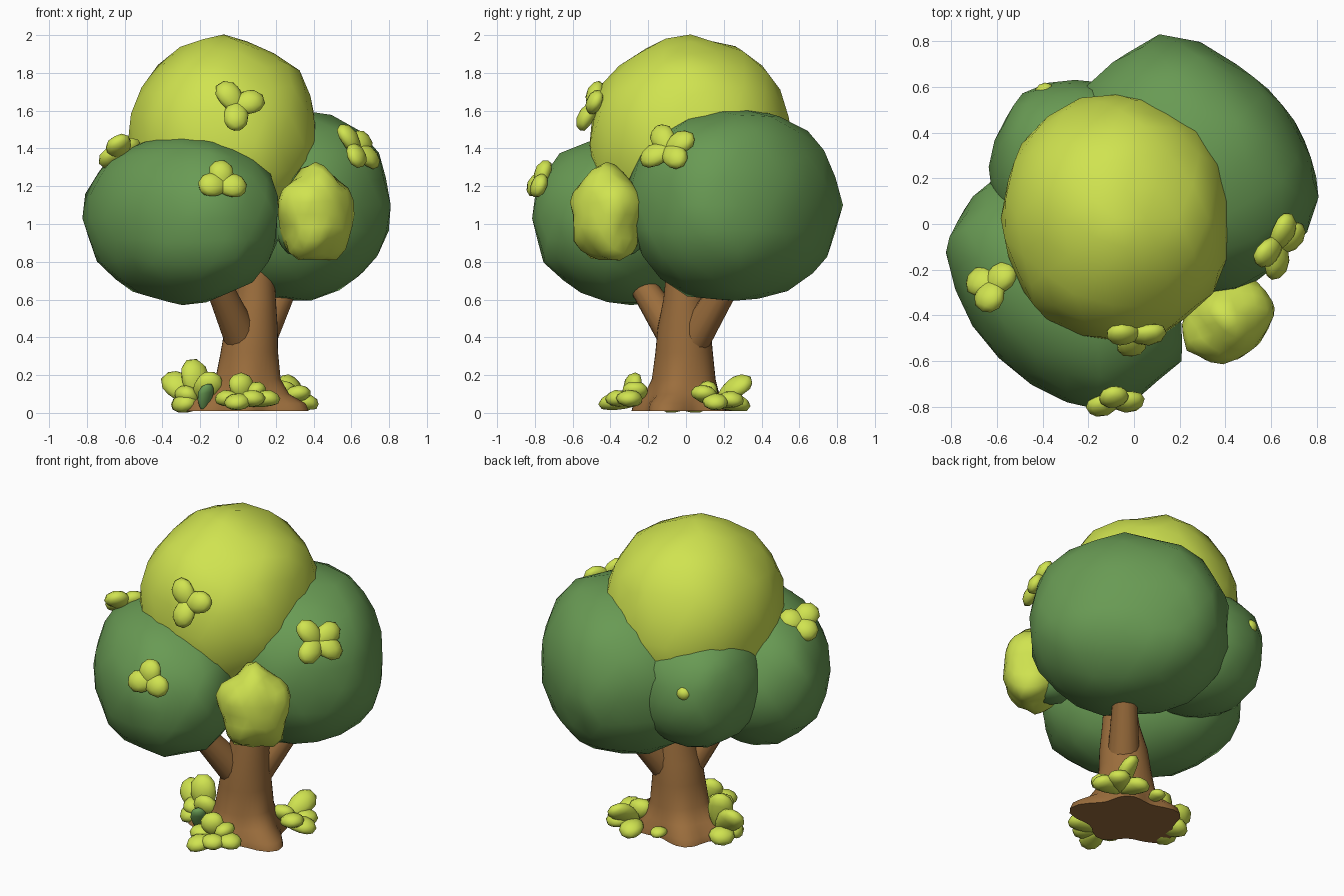
import bpy, bmesh, math
from mathutils import Vector, Matrix, noise
from mathutils.bvhtree import BVHTree

if "Cube" in bpy.data.objects:
    bpy.data.objects.remove(bpy.data.objects["Cube"])


def material(name, rgb):
    m = bpy.data.materials.new(name)
    m.diffuse_color = (*rgb, 1)
    m.use_nodes = True
    m.node_tree.nodes["Principled BSDF"].inputs["Base Color"].default_value = m.diffuse_color
    return m


LIME = material("lime leaf", (0.63, 0.77, 0.08))
GREEN = material("dark green leaf", (0.14, 0.325, 0.088))
BROWN = material("bark brown", (0.33, 0.155, 0.046))


def finish(bm, name, mat, angle=60):
    bmesh.ops.recalc_face_normals(bm, faces=bm.faces)
    me = bpy.data.meshes.new(name)
    bm.to_mesh(me)
    bm.free()
    me.materials.append(mat)
    ob = bpy.data.objects.new(name, me)
    bpy.context.collection.objects.link(ob)
    bpy.context.view_layer.objects.active = ob
    ob.select_set(True)
    bpy.ops.object.shade_smooth_by_angle(angle=math.radians(angle))
    ob.select_set(False)
    return ob


# Lumpy foliage mass: boxy ellipsoid turned about z, with noise and optional
# lobes round its local y axis; returns a surface lookup
def blob(name, mat, c, r, lump=0.05, freq=2.6, power=2.2, sub=3, turn=0, lobes=0.0):
    bm = bmesh.new()
    bmesh.ops.create_icosphere(bm, subdivisions=sub, radius=1)
    c = Vector(c)
    rot = Matrix.Rotation(math.radians(turn), 3, 'Z')
    for v in bm.verts:
        d = v.co.normalized()
        k = sum(abs(q) ** power for q in d) ** (-1 / power)
        k *= 1 + lump * noise.noise(d * freq + c * 5)
        k *= 1 + lobes * math.cos(5 * (math.atan2(d.z, d.x) - math.pi / 2)) * (1 - d.y ** 2)
        v.co = c + rot @ Vector((d.x * r[0], d.y * r[1], d.z * r[2])) * k
    tree = BVHTree.FromBMesh(bm)
    finish(bm, name, mat)
    return tree


# Puffy leaf from base to tip, widest past the middle
def leaf(bm, base, tip, width, up, thick=0.5):
    base, tip = Vector(base), Vector(tip)
    axis = tip - base
    length = axis.length
    axis.normalize()
    side = axis.cross(Vector(up)).normalized()
    nor = side.cross(axis)
    vs = bmesh.ops.create_icosphere(bm, subdivisions=2, radius=1)["verts"]
    for v in vs:
        x, y, z = v.co
        w = width * 0.5 * (1 + 0.25 * x)
        v.co = (base + axis * length * (x + 1) / 2 + side * y * w
                + nor * (z * w * thick - 0.08 * length * x * x))


# Sprig of leaves lying on a foliage mass; angles are in the view facing it
def sprig(name, tree, near, angles, length=0.14, width=0.14, normal=None, lift=0.2):
    p, n, _, _ = tree.find_nearest(Vector(near))
    p = p + n * 0.015
    n = Vector(normal).normalized() if normal else n
    side = Vector((0, 0, 1)).cross(n).normalized()
    up = n.cross(side)
    bm = bmesh.new()
    for a in angles:
        a = math.radians(a)
        d = side * math.cos(a) + up * math.sin(a) + n * lift
        leaf(bm, p - d * 0.05, p + d * length, width, n, 0.65)
    finish(bm, name, LIME)


# Crown
top = blob("crown_top", LIME, (-0.075, 0.025, 1.425), (0.505, 0.54, 0.56), 0.06, 2.4, 2.1)
right = blob("crown_right_back", GREEN, (0.252, 0.253, 1.10), (0.485, 0.58, 0.51),
             0.06, power=2.25, turn=45)
left = blob("crown_left_front", GREEN, (-0.295, -0.29, 1.03), (0.415, 0.575, 0.435),
            0.07, power=2.25, turn=45)
blob("crown_left_back", GREEN, (-0.26, 0.25, 1.11), (0.37, 0.38, 0.375), 0.05)
blob("small_front_bush", LIME, (0.41, -0.42, 1.05), (0.205, 0.17, 0.245),
     0.12, 2.0, 2.2, 3, 45, 0.09)
blob("small_bush_underside", GREEN, (0.34, -0.34, 0.98), (0.14, 0.14, 0.15), 0.05)

# Sprigs on the crown
sprig("sprig_top", top, (-0.01, -0.47, 1.62), (125, 12, 262), 0.15, 0.13)
sprig("sprig_left", left, (-0.08, -0.75, 1.20), (92, 190, 345), 0.13, 0.13, (0.15, -0.9, 0.4))
sprig("sprig_far_left", left, (-0.62, -0.28, 1.38), (170, 45, 290), 0.13)
sprig("sprig_right", right, (0.66, -0.11, 1.42), (125, 25, 320, 215), 0.16, 0.13,
      (0.75, -0.4, 0.5))
blob("back_bud", LIME, (-0.39, 0.575, 1.19), (0.045, 0.045, 0.045), 0.1, 2, 2, 2)

# Trunk: rings of (z, x centre, radius, root strength)
ROOTS = [(-22, 1.0), (52, 0.45), (133, 0.8), (190, 1.05), (262, 0.6)]
RINGS = [(0.01, 0.05, 0.19, 0.155), (0.05, 0.05, 0.188, 0.14), (0.10, 0.05, 0.178, 0.055),
         (0.18, 0.055, 0.165, 0.01), (0.32, 0.06, 0.152, 0), (0.45, 0.07, 0.14, 0),
         (0.60, 0.09, 0.11, 0), (0.78, 0.10, 0.09, 0), (0.95, 0.10, 0.08, 0)]
SIDES = 36
bm = bmesh.new()
loops = []
for z, cx, r, root in RINGS:
    loop = []
    for i in range(SIDES):
        a = 2 * math.pi * i / SIDES
        bump = sum(s * math.exp(9 * (math.cos(a - math.radians(d)) - 1)) for d, s in ROOTS)
        rr = r + root * bump
        loop.append(bm.verts.new((cx + rr * math.cos(a), -0.01 + rr * math.sin(a), z)))
    loops.append(loop)
for lo, hi in zip(loops, loops[1:]):
    for i in range(SIDES):
        j = (i + 1) % SIDES
        bm.faces.new((lo[i], lo[j], hi[j], hi[i]))
bm.faces.new(loops[0])
bm.faces.new(loops[-1])
finish(bm, "trunk", BROWN)


# Branches
def branch(name, a, b, r0, r1):
    a, b = Vector(a), Vector(b)
    bm = bmesh.new()
    bmesh.ops.create_cone(bm, cap_ends=True, segments=14, radius1=r0, radius2=r1,
                          depth=(b - a).length)
    bm.transform((b - a).to_track_quat('Z', 'Y').to_matrix().to_4x4())
    bmesh.ops.translate(bm, vec=(a + b) / 2, verts=bm.verts)
    finish(bm, name, BROWN)


branch("branch_left_front", (0.05, -0.01, 0.33), (-0.15, -0.30, 0.78), 0.10, 0.06)
branch("branch_right_back", (0.08, 0.0, 0.33), (0.30, 0.28, 0.78), 0.10, 0.06)


# Leaf clumps around the trunk base; tall leaves face the front
def clump(name, base, tips, width=0.135, mat=LIME):
    bm = bmesh.new()
    for t in tips:
        up = (0, 0, 1) if t[2] < 0.18 else (0.4, -1, 0.3)
        leaf(bm, base, t, width, up, 0.65)
    finish(bm, name, mat)


clump("ground_leaves_left", (-0.21, -0.03, 0.05),
      [(-0.24, -0.02, 0.29), (-0.39, 0.02, 0.21), (-0.34, -0.10, 0.05),
       (-0.33, 0.09, 0.05), (-0.12, -0.15, 0.20), (-0.32, -0.07, 0.13)], 0.15)
clump("ground_leaf_dark", (-0.19, -0.13, 0.01), [(-0.16, -0.17, 0.16)], 0.09, GREEN)
clump("ground_leaves_front", (0.04, -0.27, 0.06),
      [(-0.12, -0.30, 0.09), (0.22, -0.32, 0.09), (0.0, -0.29, 0.21),
       (0.10, -0.42, 0.09), (-0.03, -0.46, 0.06), (0.13, -0.27, 0.16)])
clump("ground_leaves_right", (0.23, 0.15, 0.06),
      [(0.43, 0.16, 0.06), (0.36, 0.29, 0.08), (0.30, 0.34, 0.19),
       (0.37, 0.06, 0.13), (0.18, 0.34, 0.05), (0.24, 0.10, 0.17)])
clump("ground_leaf_back", (0.02, 0.17, 0.06), [(0.03, 0.29, 0.07)], 0.09)
